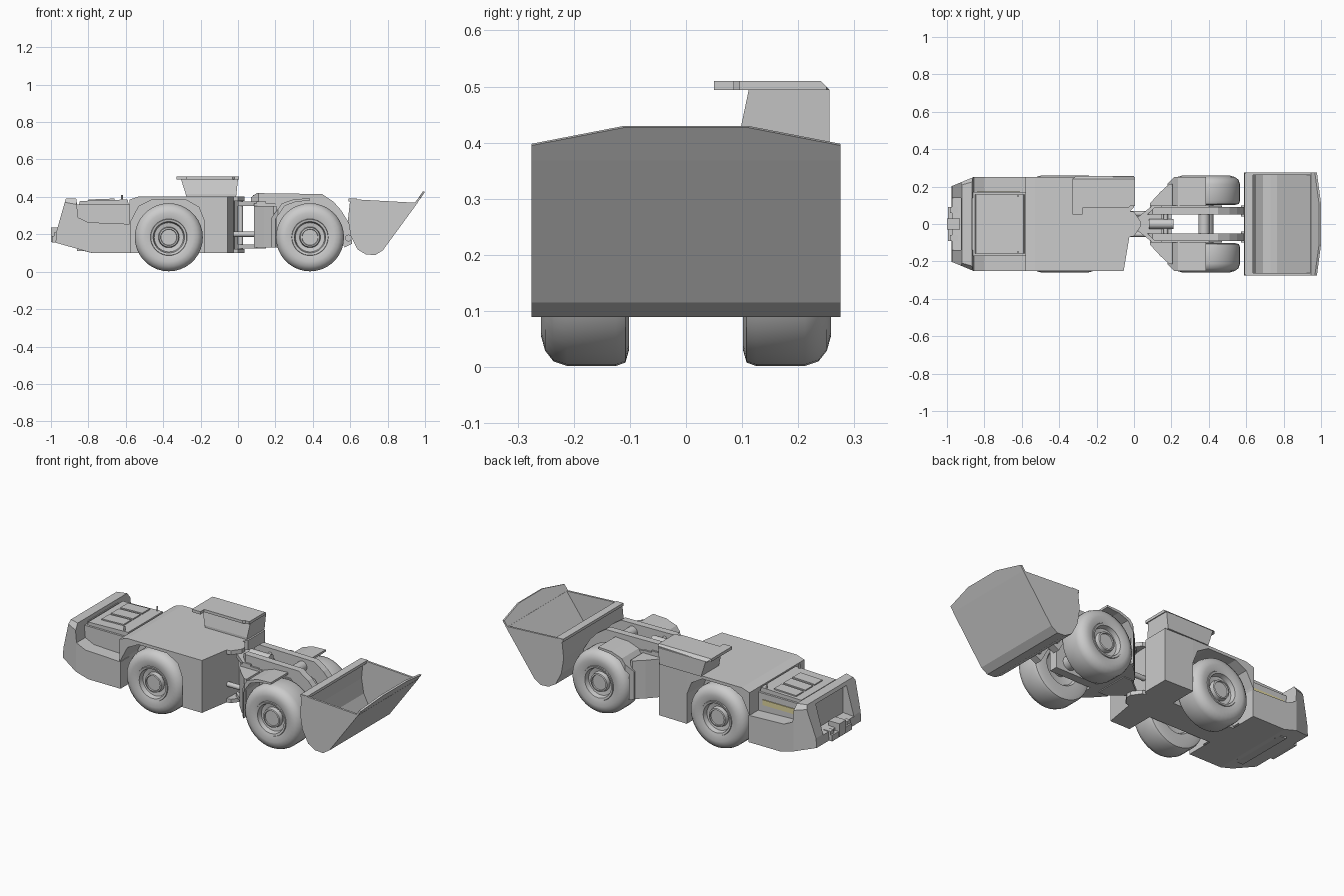
import bpy, bmesh, math
from mathutils import Vector

if "Cube" in bpy.data.objects:
    bpy.data.objects.remove(bpy.data.objects["Cube"])


def finish(name, bm, mirror=False, smooth=False):
    bmesh.ops.recalc_face_normals(bm, faces=bm.faces[:])
    me = bpy.data.meshes.new(name)
    bm.to_mesh(me)
    bm.free()
    ob = bpy.data.objects.new(name, me)
    bpy.context.collection.objects.link(ob)
    if mirror:
        m = ob.modifiers.new("mirror", 'MIRROR')
        m.use_axis = (False, True, False)
        m.use_mirror_merge = False
    if smooth:
        bpy.context.view_layer.objects.active = ob
        ob.select_set(True)
        bpy.ops.object.shade_smooth_by_angle(angle=math.radians(35))
        ob.select_set(False)
    return ob


def prism(name, pts, axis, a, b, mirror=False, cuts=()):
    """Extrude a 2D outline along y (pts are x,z) or z (pts are x,y); cuts are (point, outward normal)."""
    bm = bmesh.new()
    put = (lambda u, v, t: (u, t, v)) if axis == 'y' else (lambda u, v, t: (u, v, t))
    f = bm.faces.new([bm.verts.new(put(u, v, a)) for u, v in pts])
    r = bmesh.ops.extrude_face_region(bm, geom=[f])
    vs = [g for g in r['geom'] if isinstance(g, bmesh.types.BMVert)]
    bmesh.ops.translate(bm, verts=vs, vec=put(0, 0, b - a))
    if not any(f.is_valid and all(v in f.verts for v in f.verts) and
               abs(f.calc_center_median()[1 if axis == 'y' else 2] - a) < 1e-6 for f in bm.faces):
        bmesh.ops.holes_fill(bm, edges=bm.edges[:])
    for co, no in cuts:
        bmesh.ops.bisect_plane(bm, geom=bm.verts[:] + bm.edges[:] + bm.faces[:],
                               plane_co=co, plane_no=no, clear_outer=True)
        bmesh.ops.holes_fill(bm, edges=[e for e in bm.edges if e.is_boundary])
    return finish(name, bm, mirror)


def box(name, x, y, z, mirror=False):
    return prism(name, [(x[0], z[0]), (x[1], z[0]), (x[1], z[1]), (x[0], z[1])], 'y', y[0], y[1], mirror)


def lathe(name, prof, cx, cz, steps=36, mirror=True):
    """Spin a (radius, y) profile about the y axis through (cx, cz)."""
    bm = bmesh.new()
    vs = [bm.verts.new((cx + r, y, cz)) for r, y in prof]
    es = [bm.edges.new(p) for p in zip(vs, vs[1:])]
    bmesh.ops.spin(bm, geom=vs + es, cent=(cx, 0, cz), axis=(0, 1, 0), angle=2 * math.pi,
                   steps=steps, use_merge=True)
    bmesh.ops.remove_doubles(bm, verts=bm.verts[:], dist=1e-5)
    return finish(name, bm, mirror, smooth=True)


def rod(name, p, q, r, mirror=False):
    p, q = Vector(p), Vector(q)
    bm = bmesh.new()
    bmesh.ops.create_cone(bm, cap_ends=True, segments=20, radius1=r, radius2=r, depth=(q - p).length)
    rot = (q - p).to_track_quat('Z', 'Y').to_matrix()
    for v in bm.verts:
        v.co = rot @ v.co + (p + q) / 2
    return finish(name, bm, mirror, smooth=True)


# Wheels, rims and axles
tire = [(.088, .225), (.098, .25), (.13, .258), (.155, .251), (.174, .236), (.182, .212), (.182, .125),
        (.176, .108), (.155, .102), (.10, .105), (.09, .12)]
rim = [(.10, .24), (.096, .255), (.084, .252), (.078, .226), (.056, .222), (.052, .245), (.044, .247),
       (.042, .24), (0, .24)]
for part, wx in (("rear", -.37), ("front", .385)):
    lathe(part + "_tires", tire, wx, .184)
    lathe(part + "_rims", rim, wx, .184)
    lathe(part + "_wheel_backs", [(.095, .12), (.06, .13), (0, .13)], wx, .184)
    rod(part + "_axle", (wx, -.14, .184), (wx, .14, .184), .04)

# Rear counterweight with chamfered corners
wing = [(-.975, .155), (-.972, .21), (-.92, .392), (-.865, .392), (-.855, .29), (-.80, .264), (-.575, .255),
        (-.575, .10), (-.78, .10)]
prism("counterweight_sides", wing, 'y', .14, .25, True,
      [((-.86, .25, 0), (-.05, .12, 0)), ((-.9, .215, .392), (-.2, .7, .5))])
prism("counterweight_center", [(-.975, .155), (-.972, .205), (-.905, .21), (-.905, .37), (-.86, .37),
                               (-.86, .12), (-.575, .10), (-.78, .10)], 'y', -.14, .14)
prism("counterweight_top_bar", [(-.926, .372), (-.92, .392), (-.865, .392), (-.865, .365)], 'y', -.14, .14)
box("tow_hitch", (-1, -.93), (-.03, .03), (.16, .235))
box("tow_bumper", (-.995, -.94), (-.09, .09), (.155, .19))
box("hitch_ears", (-.985, -.94), (.06, .09), (.19, .21), True)

# Engine deck with cover and vent slats
box("engine_block", (-.86, -.575), (-.17, .17), (.11, .36))
prism("engine_cover", [(-.85, .36), (-.845, .378), (-.59, .386), (-.585, .36)], 'y', -.158, .158)
for i in range(3):
    y = -.1 + i * .085
    prism("deck_vent", [(-.80, .375), (-.80, .386), (-.66, .391), (-.66, .375)], 'y', y, y + .07)
for y in (-.15, .15):
    rod("deck_post", (-.62, y, .37), (-.62, y, .41), .005)
stripe = box("side_stripe", (-.84, -.61), (.168, .175), (.295, .325))
mat = bpy.data.materials.new("stripe_yellow")
mat.diffuse_color = (.75, .68, .35, 1)
mat.use_nodes = True
mat.node_tree.nodes["Principled BSDF"].inputs["Base Color"].default_value = mat.diffuse_color
stripe.data.materials.append(mat)

# Rear body with wheel arches
arch = [(-.58, .25), (-.58, .386), (-.53, .402), (-.18, .402), (-.18, .27), (-.21, .345), (-.28, .385),
        (-.46, .385), (-.53, .35), (-.572, .27)]
prism("rear_fenders", arch, 'y', .09, .25, True)
prism("rear_spine", [(-.58, .10), (-.58, .386), (-.53, .402), (-.18, .402), (-.18, .10)], 'y', -.092, .092)
prism("rear_body_nose", [(-.18, -.25), (-.055, -.25), (-.025, -.07), (-.02, .07), (0, .09), (0, .245), (-.18, .25)],
      'z', .10, .402)

# Operator cab and roof
prism("cab", [(-.275, .40), (-.305, .495), (.0, .495), (-.01, .40)], 'y', .095, .256, False,
      [((0, .24, .51), (0, .7, .7)), ((0, .092, .40), (0, -.095, .02))])
prism("cab_roof", [(-.33, .05), (-.275, .05), (-.275, .085), (-.03, .085), (-.02, .095), (.005, .095),
                   (.005, .25), (-.31, .257), (-.33, .24)], 'z', .494, .51, False,
      [((0, .24, .51), (0, .7, .7))])

# Articulation joint
for z0, z1 in ((.10, .122), (.378, .402)):
    prism("rear_hinge_plate", [(-.03, -.07), (0, -.065), (.035, -.015), (.035, .015), (0, .065), (-.03, .07)],
          'z', z0, z1)
for z0, z1 in ((.125, .145), (.352, .376)):
    prism("front_hinge_plate", [(.0, -.02), (.1, -.1), (.15, -.1), (.15, .1), (.1, .1), (.0, .02)], 'z', z0, z1)
rod("hinge_pin", (.015, 0, .10), (.015, 0, .40), .012)
for y in (-.055, .055):
    rod("steering_cylinder", (-.04, y, .2), (.11, y, .2), .014)

# Front frame and fenders
prism("front_frame_bulkhead", [(.085, -.1), (.2, -.1), (.2, .1), (.085, .1)], 'z', .13, .365)
prism("front_frame_sides", [(.14, .13), (.14, .36), (.40, .36), (.47, .28), (.47, .13)], 'y', .05, .098, True)
prism("fender_rear_box", [(.085, .09), (.085, .11), (.14, .17), (.19, .215), (.205, .215), (.205, .09)],
      'z', .13, .35, True)
fender = [(.18, .13), (.18, .29), (.235, .365), (.30, .388), (.385, .392), (.385, .38), (.31, .374), (.25, .352),
          (.20, .28), (.20, .13)]
prism("front_fenders", fender, 'y', .095, .25, True, [((.18, .215, 0), (-.7, .7, 0))])

# Lift boom and linkage
boom = [(.05, .36), (.06, .39), (.10, .42), (.45, .415), (.51, .375), (.55, .33), (.60, .25), (.61, .15), (.57, .13),
        (.52, .22), (.46, .31), (.40, .345), (.12, .35)]
prism("boom_arms", boom, 'y', .05, .09, True, [((.05, .03, 0), (-.7, .7, 0))])
rod("boom_cross_tube", (.375, -.06, .37), (.375, .06, .37), .03)
rod("tilt_cylinder", (.08, 0, .385), (.21, 0, .385), .026)
rod("tilt_pin", (.17, -.055, .385), (.17, .055, .385), .012)
rod("lift_cylinders", (.2, .072, .2), (.5, .072, .26), .02, True)
rod("bucket_pins", (.59, .04, .18), (.59, .1, .18), .018, True)

# Bucket: curved shell, end plates and spade lip
outer = [(.60, .388), (.588, .28), (.603, .19), (.64, .118), (.685, .092), (.735, .089), (.775, .115), (.96, .368)]
inner = [(.945, .368), (.765, .124), (.73, .104), (.69, .106), (.652, .13), (.618, .196), (.604, .28), (.615, .388)]
prism("bucket_shell", outer + inner, 'y', -.27, .27)
prism("bucket_sides", outer, 'y', .263, .275, True)
box("bucket_top_rim", (.592, .636), (-.274, .274), (.374, .39))
bm = bmesh.new()
edge = [(.945, -.275, .348), (.945, .275, .348), (.978, .275, .395), (1, .11, .427), (1, -.11, .427),
        (.978, -.275, .395)]
front = [bm.verts.new(p) for p in edge]
back = [bm.verts.new((x - .011, y, z + .003)) for x, y, z in edge]
bm.faces.new(front)
bm.faces.new(back[::-1])
for i in range(6):
    j = (i + 1) % 6
    bm.faces.new((front[i], back[i], back[j], front[j]))
finish("bucket_lip", bm)
